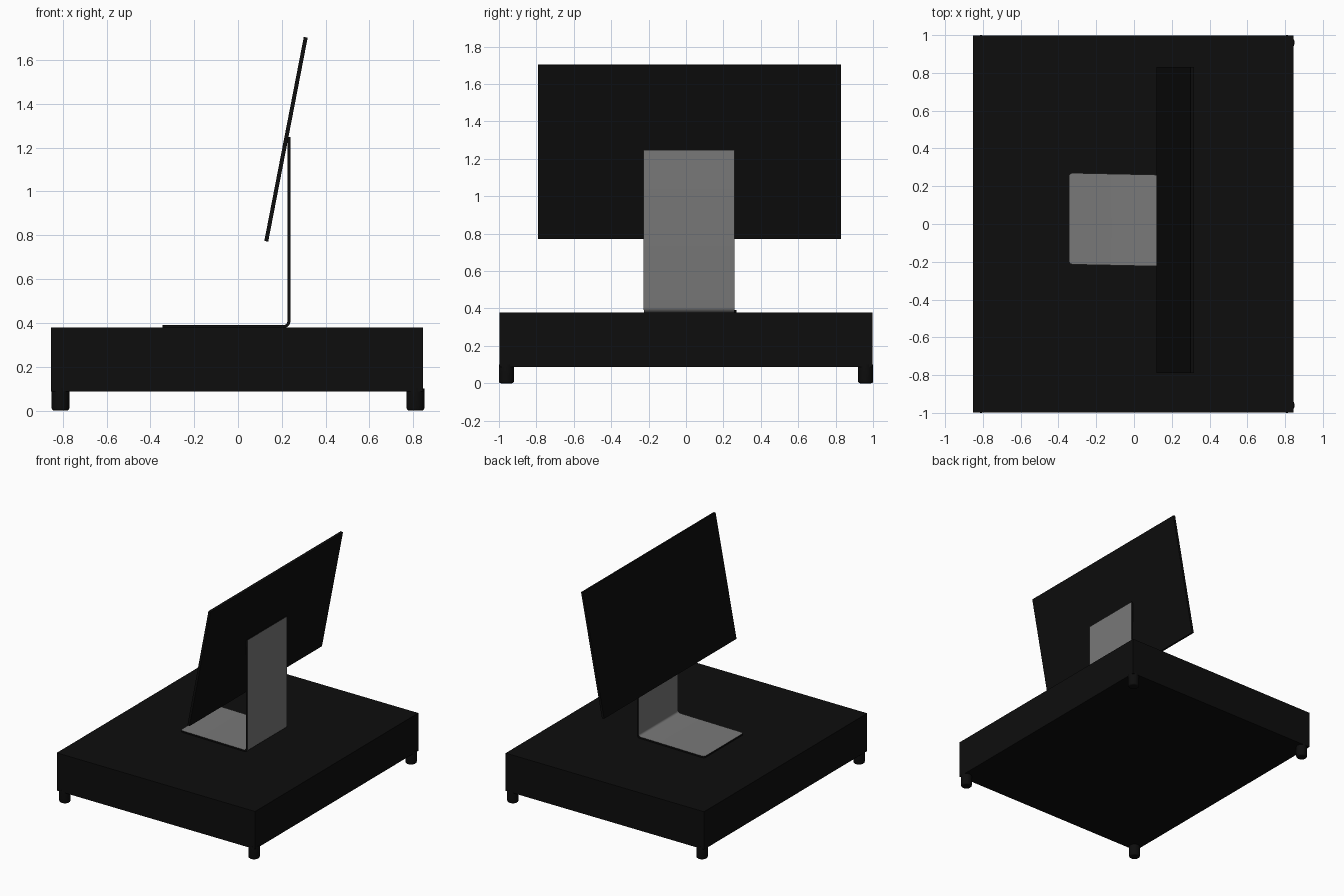
import bpy, bmesh, math
from mathutils import Matrix

if "Cube" in bpy.data.objects:
    bpy.data.objects.remove(bpy.data.objects["Cube"])


def material(name, v):
    m = bpy.data.materials.new(name)
    m.diffuse_color = (v, v, v, 1)
    m.use_nodes = True
    m.node_tree.nodes["Principled BSDF"].inputs["Base Color"].default_value = m.diffuse_color
    return m


BLACK = material("black", 0.004)
GREY = material("grey", 0.19)


def finish(bm, name, mats, smooth=False):
    bmesh.ops.recalc_face_normals(bm, faces=bm.faces)
    me = bpy.data.meshes.new(name)
    bm.to_mesh(me)
    bm.free()
    ob = bpy.data.objects.new(name, me)
    bpy.context.collection.objects.link(ob)
    for m in mats:
        me.materials.append(m)
    if smooth:
        bpy.ops.object.select_all(action='DESELECT')
        ob.select_set(True)
        bpy.context.view_layer.objects.active = ob
        bpy.ops.object.shade_smooth_by_angle(angle=math.radians(35))
    return ob


def box(name, size, centre, tilt=0.0):
    bm = bmesh.new()
    bmesh.ops.create_cube(bm, size=1, matrix=Matrix.Translation(centre)
                          @ Matrix.Rotation(tilt, 4, 'Y') @ Matrix.Diagonal((*size, 1)))
    return finish(bm, name, [BLACK])


# Cabinet and tilted display panel
box("cabinet", (1.698, 1.996, 0.292), (-0.004, 0, 0.233))
box("display_panel", (0.018, 1.62, 0.948), (0.219, 0.02, 1.238), math.atan2(0.18, 0.93))

# Round feet with softened bottom rims
for i, (x, y) in enumerate([(sx * 0.81, sy * 0.96) for sx in (-1, 1) for sy in (-1, 1)]):
    bm = bmesh.new()
    bmesh.ops.create_cone(bm, cap_ends=True, segments=24, radius1=0.04, radius2=0.04,
                          depth=0.1, matrix=Matrix.Translation((x, y, 0.05)))
    rim = [e for e in bm.edges if all(v.co.z < 0.01 for v in e.verts)]
    bmesh.ops.bevel(bm, geom=rim, offset=0.01, segments=3, profile=0.5, affect='EDGES')
    finish(bm, f"foot_{i + 1}", [BLACK], True)

# Bent sheet stand: grey faces, black cut edges
X0, X1, Z0, Z1, T, R, W = -0.345, 0.239, 0.377, 1.248, 0.014, 0.03, 0.242
arc = [math.radians(a) for a in range(-90, 1, 15)]


def bend(r):
    return [(X1 - R + r * math.cos(a), Z0 + R + r * math.sin(a)) for a in arc]


outer = [(X0, Z0)] + bend(R) + [(X1, Z1)]
inner = [(X0, Z0 + T)] + bend(R - T) + [(X1 - T, Z1)]
profile = outer + inner[::-1]


bm = bmesh.new()
n = len(outer)
sides = []
for s in (-W, W):
    sides.append([bm.verts.new((x, s + 0.016 + (X1 - x) * 0.021, z)) for x, z in profile])
m = len(profile)
for i in range(m):
    j = (i + 1) % m
    f = bm.faces.new((sides[0][i], sides[0][j], sides[1][j], sides[1][i]))
    f.material_index = 0 if i in (n - 1, m - 1) else 1
for loop in sides:
    for i in range(n - 1):
        bm.faces.new((loop[i], loop[i + 1], loop[m - 2 - i], loop[m - 1 - i]))
# Clipped corners at the free end of the foot plate
ends = [e for e in bm.edges if all(abs(v.co.x - X0) < 1e-4 for v in e.verts)
        and abs(e.verts[0].co.z - e.verts[1].co.z) > 0.005]
bmesh.ops.bevel(bm, geom=ends, offset=0.02, segments=3, profile=0.5, affect='EDGES', material=0)
finish(bm, "stand", [BLACK, GREY], True)
